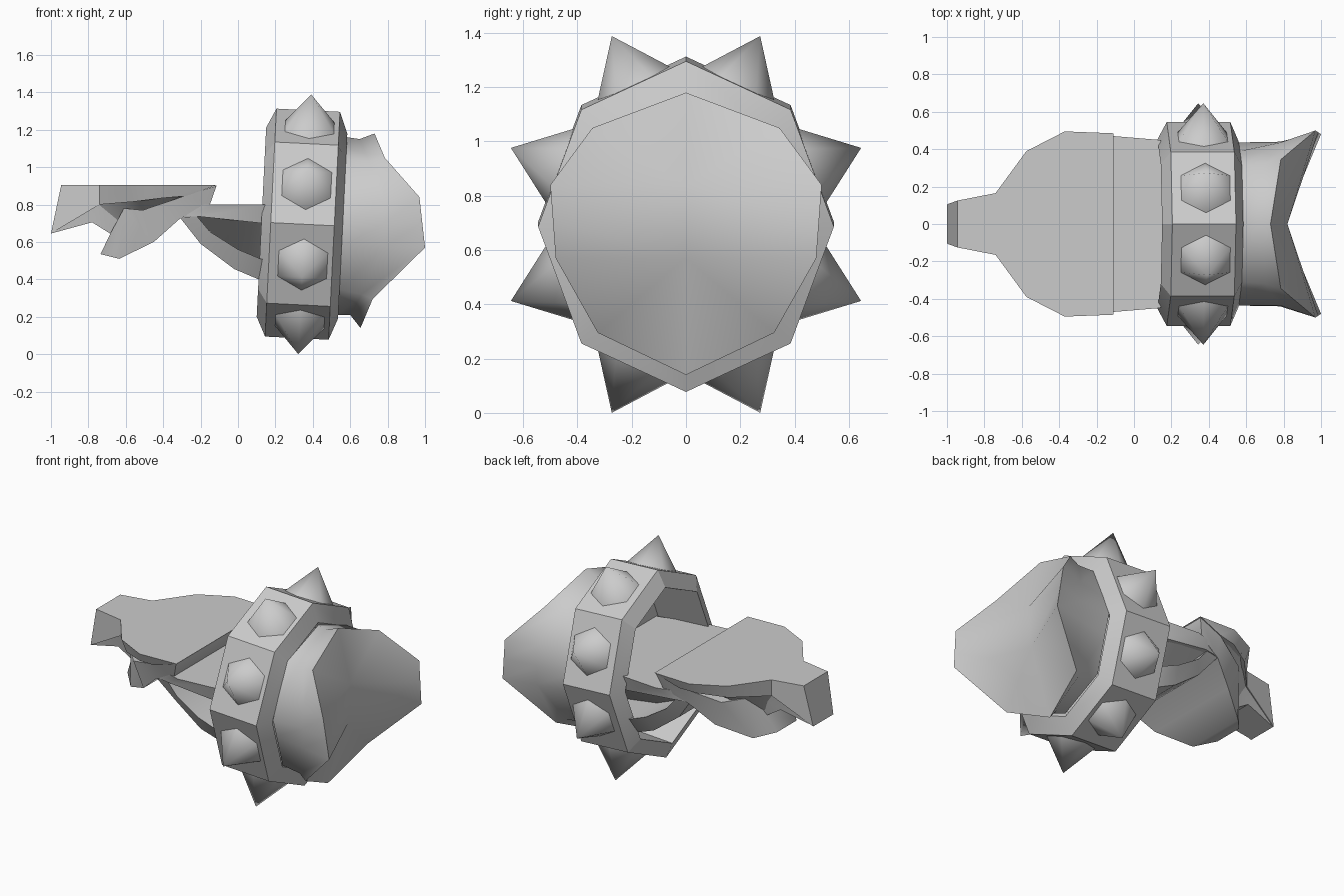
import bpy, bmesh, math
from mathutils import Vector, Matrix

if "Cube" in bpy.data.objects:
    bpy.data.objects.remove(bpy.data.objects["Cube"])

grey = bpy.data.materials.new("plain_grey")
grey.diffuse_color = (0.6, 0.6, 0.6, 1)
grey.use_nodes = True
grey.node_tree.nodes["Principled BSDF"].inputs["Base Color"].default_value = grey.diffuse_color


def finish(name, bm, angle=30):
    bmesh.ops.recalc_face_normals(bm, faces=bm.faces)
    mesh = bpy.data.meshes.new(name)
    bm.to_mesh(mesh)
    bm.free()
    mesh.materials.append(grey)
    obj = bpy.data.objects.new(name, mesh)
    bpy.context.collection.objects.link(obj)
    bpy.ops.object.select_all(action='DESELECT')
    obj.select_set(True)
    bpy.context.view_layer.objects.active = obj
    bpy.ops.object.shade_smooth_by_angle(angle=math.radians(angle))
    return obj


def loft(bm, rings, cap_start=True, cap_end=True):
    """Skin a row of closed rings; returns the vertex rings."""
    vs = [[bm.verts.new(p) for p in r] for r in rings]
    n = len(rings[0])
    for a, b in zip(vs, vs[1:]):
        for i in range(n):
            j = (i + 1) % n
            bm.faces.new((a[i], a[j], b[j], b[i]))
    if cap_start:
        bm.faces.new(vs[0])
    if cap_end:
        bm.faces.new(vs[-1])
    return vs


def slab(name, stations, angle=30):
    """Symmetric four-cornered loft; each station is (upper, lower) corner."""
    bm = bmesh.new()
    rings = []
    for (xu, yu, zu), (xl, yl, zl) in stations:
        rings.append([(xu, yu, zu), (xl, yl, zl), (xl, -yl, zl), (xu, -yu, zu)])
    loft(bm, rings)
    return finish(name, bm, angle)


# Octagonal collar: outer band, bevelled rims and a deep opening
place = Matrix.Translation((0.345, 0, 0.695)) @ Matrix.Rotation(0.05, 4, 'Y')
RY, RZ = 0.545, 0.610


def octagon(x, s):
    return [place @ Vector((x, RY * s * math.sin(i * math.pi / 4),
                            RZ * s * math.cos(i * math.pi / 4))) for i in range(8)]


bm = bmesh.new()
profile = [(0.12, 0.77), (-0.22, 0.83), (-0.17, 1), (0.17, 1), (0.215, 0.81), (0.18, 0.74)]
loft(bm, [octagon(x, s) for x, s in profile])
finish("collar", bm, 20)

# Eight six-sided studs, one per collar face
for k in range(8):
    a, b = k * math.pi / 4, (k + 1) * math.pi / 4
    p = Vector((0, RY * math.sin(a), RZ * math.cos(a)))
    q = Vector((0, RY * math.sin(b), RZ * math.cos(b)))
    mid, along = (p + q) / 2, (q - p).normalized()
    out = Vector((1, 0, 0)).cross(along)
    if out.dot(mid) < 0:
        out = -out
    shift = Vector((0.012, 0, 0))
    bm = bmesh.new()
    base = []
    for i in range(6):
        t = i * math.pi / 3
        v = mid + shift + along * 0.15 * math.cos(t) + Vector((0.155 * math.sin(t), 0, 0))
        base.append(bm.verts.new(place @ (v - out * 0.005)))
    tip = bm.verts.new(place @ (mid + shift + out * 0.192))
    for i in range(6):
        bm.faces.new((base[i], base[(i + 1) % 6], tip))
    bm.faces.new(base)
    finish("stud_%d" % (k + 1), bm, 85)


# Neck stump with a flared lip and a hollowed end
def mirrored(half):
    return half + [(x, -y, z) for x, y, z in reversed(half[1:-1])]


root = [(0.56 + 0.05 * (z - 0.695), y, z) for y, z in
        ((0, 1.16), (0.31, 1.04), (0.39, 0.83), (0.436, 0.695),
         (0.39, 0.57), (0.31, 0.345), (0, 0.21))]
waist = [(0.65, 0, 1.15), (0.70, 0.32, 1.03), (0.78, 0.435, 0.83), (0.78, 0.44, 0.70),
         (0.78, 0.435, 0.57), (0.66, 0.30, 0.32), (0.60, 0, 0.21)]
lip = [(0.73, 0, 1.18), (0.785, 0.345, 1.05), (0.97, 0.50, 0.84), (0.985, 0.49, 0.705),
       (1.0, 0.48, 0.57), (0.72, 0.325, 0.295), (0.655, 0, 0.14)]
bm = bmesh.new()
end = loft(bm, [mirrored(r) for r in (root, waist, lip)], cap_end=False)[-1]
c1 = bm.verts.new((0.82, 0, 0.84))
c2 = bm.verts.new((0.80, 0, 0.57))
for s in (1, -1):
    e = [end[(s * i) % 12] for i in range(7)]
    for f in ((e[0], e[1], c1), (e[1], e[2], c1), (c1, e[2], e[3]), (c1, e[3], c2),
              (c2, e[3], e[4]), (c2, e[4], e[5]), (c2, e[5], e[6])):
        bm.faces.new(f)
finish("neck_stump", bm, 60)

# Flat-topped head plate with a narrow snout
slab("head_plate", [
    ((-0.945, 0.125, 0.905), (-1.0, 0.105, 0.645)),
    ((-0.74, 0.165, 0.905), (-0.74, 0.165, 0.80)),
    ((-0.575, 0.39, 0.905), (-0.56, 0.36, 0.815)),
    ((-0.37, 0.495, 0.905), (-0.40, 0.45, 0.835)),
    ((-0.11, 0.485, 0.905), (-0.28, 0.47, 0.845))])

# Rounded mass under the head plate, ending in a small hook
slab("head_underside", [
    ((-0.115, 0.48, 0.90), (-0.15, 0.45, 0.80)),
    ((-0.28, 0.465, 0.848), (-0.31, 0.41, 0.725)),
    ((-0.51, 0.36, 0.77), (-0.45, 0.34, 0.60)),
    ((-0.61, 0.25, 0.78), (-0.635, 0.21, 0.51)),
    ((-0.68, 0.14, 0.65), (-0.735, 0.10, 0.535))], 50)

# Sunken cheek between the head plate and the mass below it
slab("cheek", [
    ((-0.28, 0.46, 0.85), (-0.31, 0.36, 0.80)),
    ((-0.50, 0.40, 0.835), (-0.50, 0.22, 0.74)),
    ((-0.60, 0.30, 0.825), (-0.60, 0.16, 0.68)),
    ((-0.74, 0.16, 0.805), (-0.69, 0.11, 0.65))])

# Wedge under the snout
slab("snout_underside", [
    ((-0.60, 0.20, 0.82), (-0.66, 0.13, 0.63)),
    ((-0.74, 0.16, 0.81), (-0.78, 0.13, 0.705)),
    ((-0.99, 0.10, 0.69), (-1.0, 0.10, 0.645))])

# Jaw: flat upper plate, curved lower strap and the sunken core between them
slab("jaw_plate", [
    ((-0.28, 0.42, 0.80), (-0.31, 0.41, 0.735)),
    ((-0.11, 0.47, 0.80), (-0.20, 0.43, 0.735)),
    ((0.13, 0.45, 0.80), (0.13, 0.42, 0.70)),
    ((0.48, 0.36, 0.80), (0.48, 0.34, 0.69))])
slab("jaw_strap", [
    ((-0.22, 0.42, 0.738), (-0.31, 0.405, 0.73)),
    ((-0.15, 0.42, 0.655), (-0.20, 0.36, 0.59)),
    ((0.0, 0.42, 0.56), (-0.02, 0.36, 0.455)),
    ((0.12, 0.41, 0.51), (0.11, 0.34, 0.40)),
    ((0.48, 0.33, 0.46), (0.48, 0.26, 0.37))], 50)
slab("jaw_core", [
    ((-0.22, 0.41, 0.745), (-0.22, 0.34, 0.71)),
    ((-0.05, 0.41, 0.725), (-0.05, 0.14, 0.58)),
    ((0.13, 0.40, 0.71), (0.13, 0.12, 0.50)),
    ((0.48, 0.32, 0.70), (0.48, 0.12, 0.45))])
